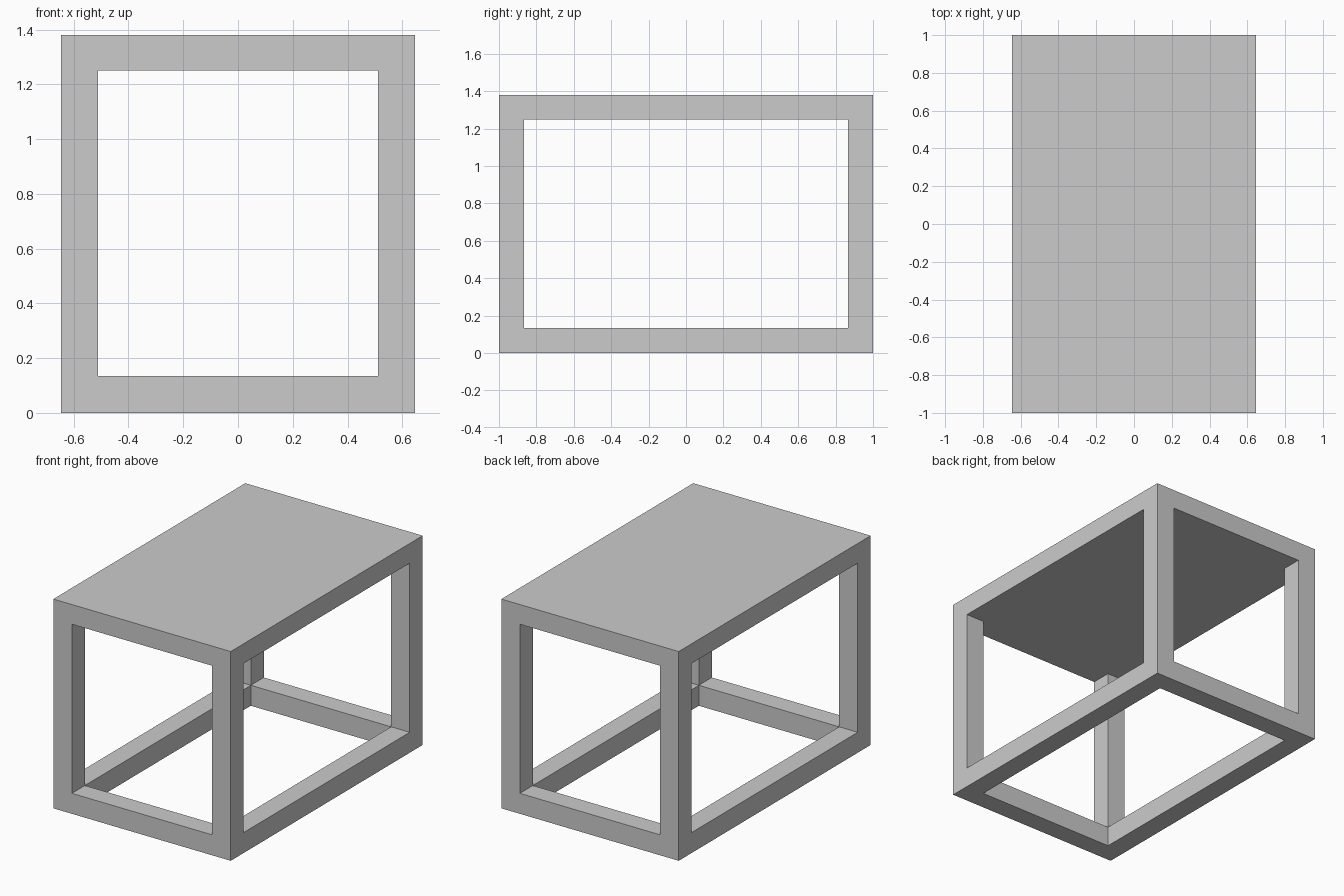
import bpy

if "Cube" in bpy.data.objects:
    bpy.data.objects.remove(bpy.data.objects["Cube"])

X, Y, H = 0.647, 1.0, 1.38      # half width, half depth, height
T = 0.135                       # leg and rail thickness
TOP = 1.25                      # underside of the top


def box(name, lo, hi):
    size = [b - a for a, b in zip(lo, hi)]
    centre = [(a + b) / 2 for a, b in zip(lo, hi)]
    bpy.ops.mesh.primitive_cube_add(size=1, location=centre)
    ob = bpy.context.object
    ob.name = name
    ob.scale = size
    bpy.ops.object.transform_apply(location=False, rotation=False, scale=True)
    return ob


def span(side, half):
    # range of a leg or rail flush with the outer face on the given side
    return (-half, -half + T) if side < 0 else (half - T, half)


# Solid table top
box("table_top", (-X, -Y, TOP), (X, Y, H))

# Four corner legs
for sx, xn in ((-1, "left"), (1, "right")):
    for sy, yn in ((-1, "front"), (1, "back")):
        (x0, x1), (y0, y1) = span(sx, X), span(sy, Y)
        box(f"{yn}_{xn}_leg", (x0, y0, 0), (x1, y1, TOP))

# Floor rails between the legs
for s, xn, yn in ((-1, "left", "front"), (1, "right", "back")):
    x0, x1 = span(s, X)
    box(f"{xn}_rail", (x0, -Y + T, 0), (x1, Y - T, T))
    y0, y1 = span(s, Y)
    box(f"{yn}_rail", (-X + T, y0, 0), (X - T, y1, T))
